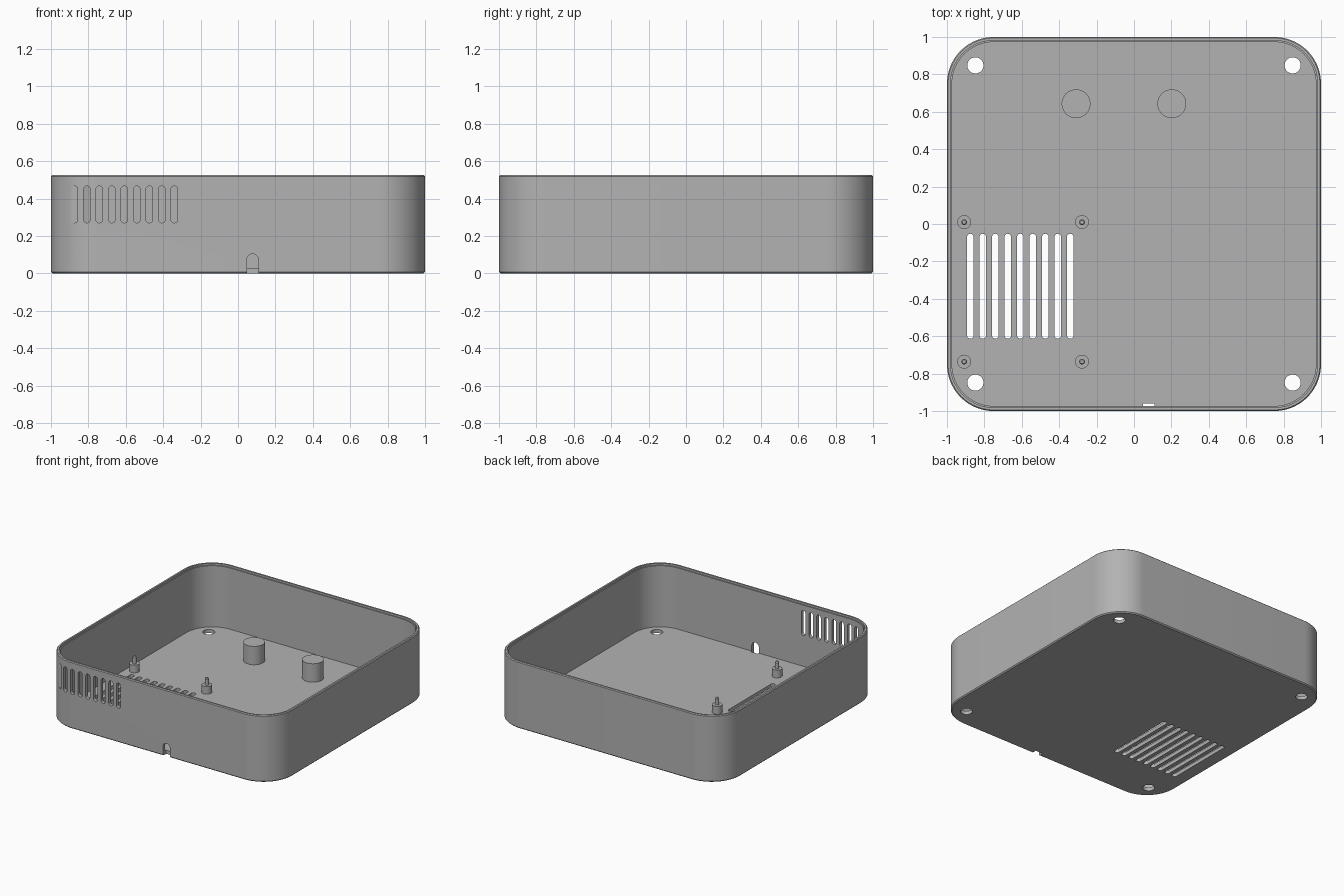
import bpy, bmesh
from math import sin, cos, pi

cube = bpy.data.objects.get("Cube")
if cube:
    bpy.data.objects.remove(cube, do_unlink=True)

plastic = bpy.data.materials.new("grey_plastic")
plastic.use_nodes = True
grey = (0.45, 0.45, 0.45, 1)
plastic.diffuse_color = grey
plastic.node_tree.nodes["Principled BSDF"].inputs["Base Color"].default_value = grey

HEIGHT, FLOOR, CORNER = 0.525, 0.028, 0.25


def finish(bm, name):
    bmesh.ops.recalc_face_normals(bm, faces=bm.faces)
    mesh = bpy.data.meshes.new(name)
    bm.to_mesh(mesh)
    bm.free()
    mesh.materials.append(plastic)
    obj = bpy.data.objects.new(name, mesh)
    bpy.context.collection.objects.link(obj)
    return obj


def smooth(obj):
    bpy.ops.object.select_all(action='DESELECT')
    obj.select_set(True)
    bpy.context.view_layer.objects.active = obj
    bpy.ops.object.shade_smooth_by_angle()


def rounded_square(inset, steps=20):
    """Outline of the case footprint, moved inward by inset."""
    r, c = CORNER - inset, 1 - CORNER
    points = []
    for q, (sx, sy) in enumerate(((1, 1), (-1, 1), (-1, -1), (1, -1))):
        for i in range(steps + 1):
            a = (q + i / steps) * pi / 2
            points.append((sx * c + r * cos(a), sy * c + r * sin(a)))
    return points


def loft(bm, rings):
    """Skin closed rings of vertices and cap both ends."""
    rings = [[bm.verts.new(p) for p in ring] for ring in rings]
    n = len(rings[0])
    for a, b in zip(rings, rings[1:]):
        for i in range(n):
            bm.faces.new((a[i], a[(i + 1) % n], b[(i + 1) % n], b[i]))
    bm.faces.new(rings[0])
    bm.faces.new(rings[-1])


def slot(bm, centre, low, high, radius, axis, start, end, steps=10):
    """Round-ended prism: the outline runs low to high, extruded along axis."""
    outline = [(centre + radius * cos(pi * i / steps),
                high - radius + radius * sin(pi * i / steps)) for i in range(steps + 1)]
    outline += [(centre - radius * cos(pi * i / steps),
                 low + radius - radius * sin(pi * i / steps)) for i in range(steps + 1)]
    if axis == 'Y':
        rings = [[(u, t, v) for u, v in outline] for t in (start, end)]
    else:
        rings = [[(u, v, t) for u, v in outline] for t in (start, end)]
    loft(bm, rings)


def turned(name, x, y, profile, segments=40):
    """Stepped round post built from (radius, height) pairs."""
    bm = bmesh.new()
    loft(bm, [[(x + r * cos(2 * pi * i / segments), y + r * sin(2 * pi * i / segments), z)
               for i in range(segments)] for r, z in profile])
    smooth(finish(bm, name))


# Open tray with chamfered foot and a stepped rim
tray_profile = [(0.008, 0), (0, 0.008), (0, HEIGHT - 0.006), (0.006, HEIGHT),
                (0.019, HEIGHT), (0.019, HEIGHT - 0.015),
                (0.027, HEIGHT - 0.015), (0.027, FLOOR)]
bm = bmesh.new()
loft(bm, [[(x, y, z) for x, y in rounded_square(inset)] for inset, z in tray_profile])
tray = finish(bm, "case_tray")

# Cutters: vents in floor and front wall, cable notch, corner screw holes
bm = bmesh.new()
for i in range(9):
    x = -0.875 + i * 0.0668
    slot(bm, x, -0.613, -0.052, 0.018, 'Z', -0.1, 0.1)
    slot(bm, x, 0.27, 0.467, 0.018, 'Y', -1.1, -0.957)
slot(bm, 0.078, -0.1, 0.104, 0.031, 'Y', -1.1, -0.96)
for x in (-0.848, 0.848):
    for y in (-0.848, 0.848):
        slot(bm, x, y - 0.043, y + 0.043, 0.0429, 'Z', -0.1, 0.1, 20)
cutter = finish(bm, "opening_cutter")
cutter.hide_render = True

cut = tray.modifiers.new("openings", 'BOOLEAN')
cut.operation = 'DIFFERENCE'
cut.solver = 'EXACT'
cut.object = cutter
bpy.context.view_layer.objects.active = tray
bpy.ops.object.modifier_apply(modifier=cut.name)
bpy.data.objects.remove(cutter, do_unlink=True)
smooth(tray)

# Board standoffs with locating pins
base = FLOOR - 0.005
for x in (-0.908, -0.278):
    for y in (-0.736, 0.01):
        turned("board_standoff", x, y,
               [(0.037, base), (0.037, FLOOR + 0.06), (0.015, FLOOR + 0.06),
                (0.015, FLOOR + 0.108), (0.010, FLOOR + 0.115)])

# Two thick support posts near the back
for x in (-0.31, 0.202):
    turned("support_post", x, 0.643, [(0.077, base), (0.077, FLOOR + 0.145)])
